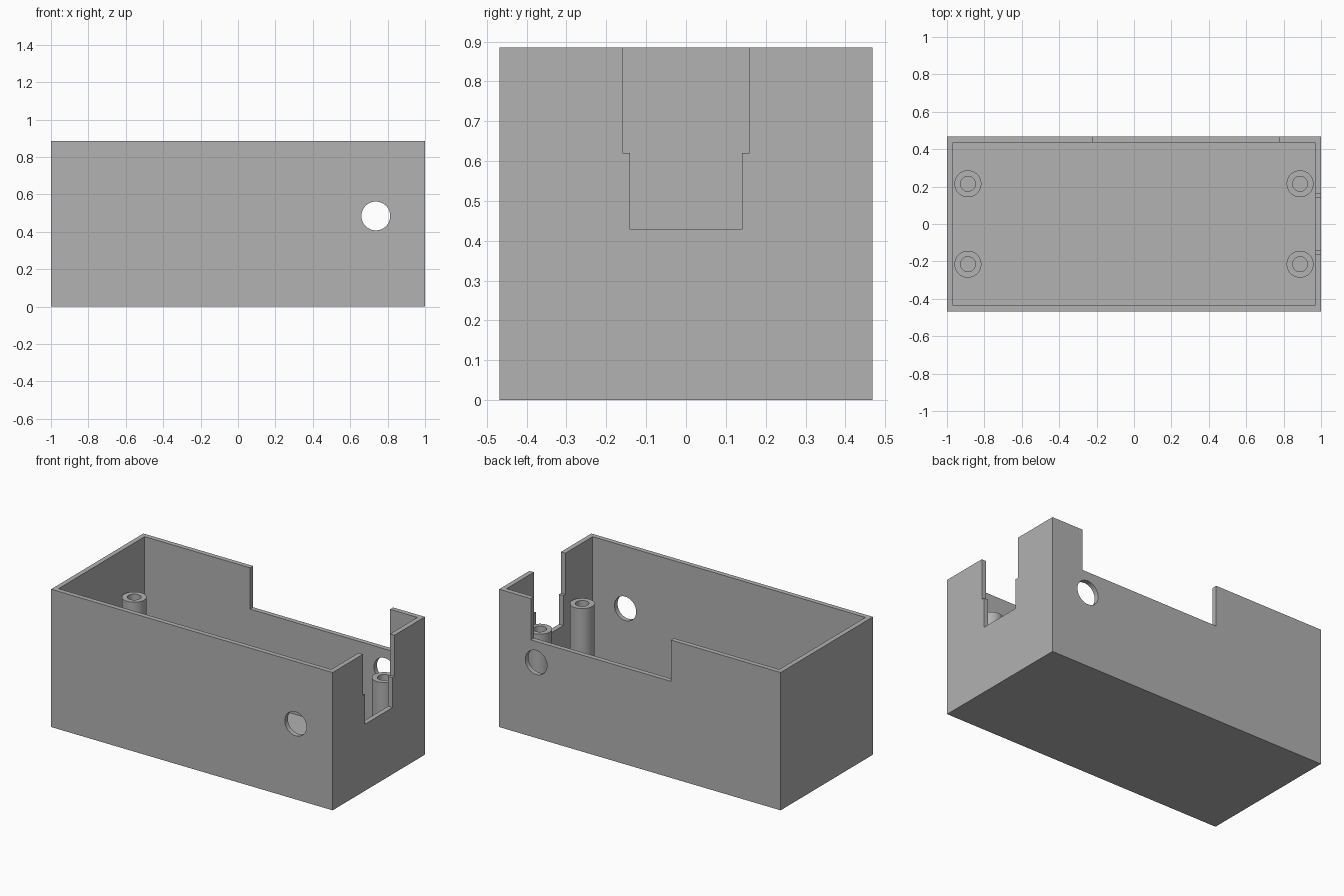
import bpy
import bmesh
from math import pi
from mathutils import Matrix, Vector

if "Cube" in bpy.data.objects:
    bpy.data.objects.remove(bpy.data.objects["Cube"], do_unlink=True)

HX, HY, HEIGHT = 1.0, 0.468, 0.885
WALL, FLOOR = 0.031, 0.03
STEP_Z = 0.62

grey = bpy.data.materials.new("plain grey")
grey.use_nodes = True
grey.diffuse_color = (0.445, 0.445, 0.445, 1)
grey.node_tree.nodes["Principled BSDF"].inputs["Base Color"].default_value = grey.diffuse_color


def finish(name, bm):
    bmesh.ops.recalc_face_normals(bm, faces=bm.faces)
    mesh = bpy.data.meshes.new(name)
    bm.to_mesh(mesh)
    bm.free()
    mesh.materials.append(grey)
    obj = bpy.data.objects.new(name, mesh)
    bpy.context.collection.objects.link(obj)
    return obj


def box(name, low, high):
    low, high = Vector(low), Vector(high)
    bm = bmesh.new()
    bmesh.ops.create_cube(bm, size=1)
    bmesh.ops.scale(bm, vec=high - low, verts=bm.verts)
    bmesh.ops.translate(bm, vec=(low + high) / 2, verts=bm.verts)
    return finish(name, bm)


def activate(obj):
    bpy.ops.object.select_all(action="DESELECT")
    obj.select_set(True)
    bpy.context.view_layer.objects.active = obj


def cut(target, cutter):
    cutter.hide_render = True
    mod = target.modifiers.new("cut", "BOOLEAN")
    mod.operation, mod.solver, mod.object = "DIFFERENCE", "EXACT", cutter
    activate(target)
    bpy.ops.object.modifier_apply(modifier=mod.name)
    bpy.data.objects.remove(cutter, do_unlink=True)


def smooth(obj):
    activate(obj)
    bpy.ops.object.shade_smooth_by_angle(angle=pi / 6)


# Open-topped case with a solid floor
case = box("case", (-HX, -HY, 0), (HX, HY, HEIGHT))
cut(case, box("cavity", (-HX + WALL, -HY + WALL, FLOOR), (HX - WALL, HY - WALL, 1)))

# Wide notch in the back wall
cut(case, box("back_notch", (-0.22, HY - 0.1, STEP_Z), (0.775, HY + 0.1, 1)))

# Stepped notch in the left end wall
half = [(0.14, 0.428), (0.14, STEP_Z), (0.16, STEP_Z), (0.16, 1)]
outline = half + [(-y, z) for y, z in reversed(half)]
bm = bmesh.new()
face = bm.faces.new([bm.verts.new((HX - 0.06, y, z)) for y, z in outline])
extruded = bmesh.ops.extrude_face_region(bm, geom=[face])["geom"]
bmesh.ops.translate(bm, vec=(0.2, 0, 0),
                    verts=[v for v in extruded if isinstance(v, bmesh.types.BMVert)])
cut(case, finish("end_notch", bm))

# Round cable holes, aligned through the front and back walls
bm = bmesh.new()
bmesh.ops.create_cone(bm, cap_ends=True, segments=64, radius1=0.077, radius2=0.077, depth=2,
                      matrix=Matrix.Translation((0.737, 0, 0.485)) @ Matrix.Rotation(pi / 2, 4, "X"))
cut(case, finish("cable_hole", bm))
smooth(case)


# Hollow screw posts, taller at the right end
def screw_post(name, x, y, top):
    bm = bmesh.new()
    profile = [(0.04, FLOOR), (0.04, top), (0.072, top), (0.072, FLOOR)]
    verts = [bm.verts.new((r, 0, z)) for r, z in profile]
    edges = [bm.edges.new(pair) for pair in zip(verts, verts[1:])]
    bmesh.ops.spin(bm, geom=verts + edges, axis=(0, 0, 1), cent=(0, 0, 0),
                   angle=2 * pi, steps=48)
    bmesh.ops.remove_doubles(bm, verts=bm.verts, dist=0.0001)
    bmesh.ops.translate(bm, vec=(x, y, 0), verts=bm.verts)
    smooth(finish(name, bm))


for end, x, top in (("left", 0.888, 0.563), ("right", -0.888, 0.604)):
    for side, y in (("front", -0.215), ("back", 0.215)):
        screw_post(f"{side}_{end}_screw_post", x, y, top)
